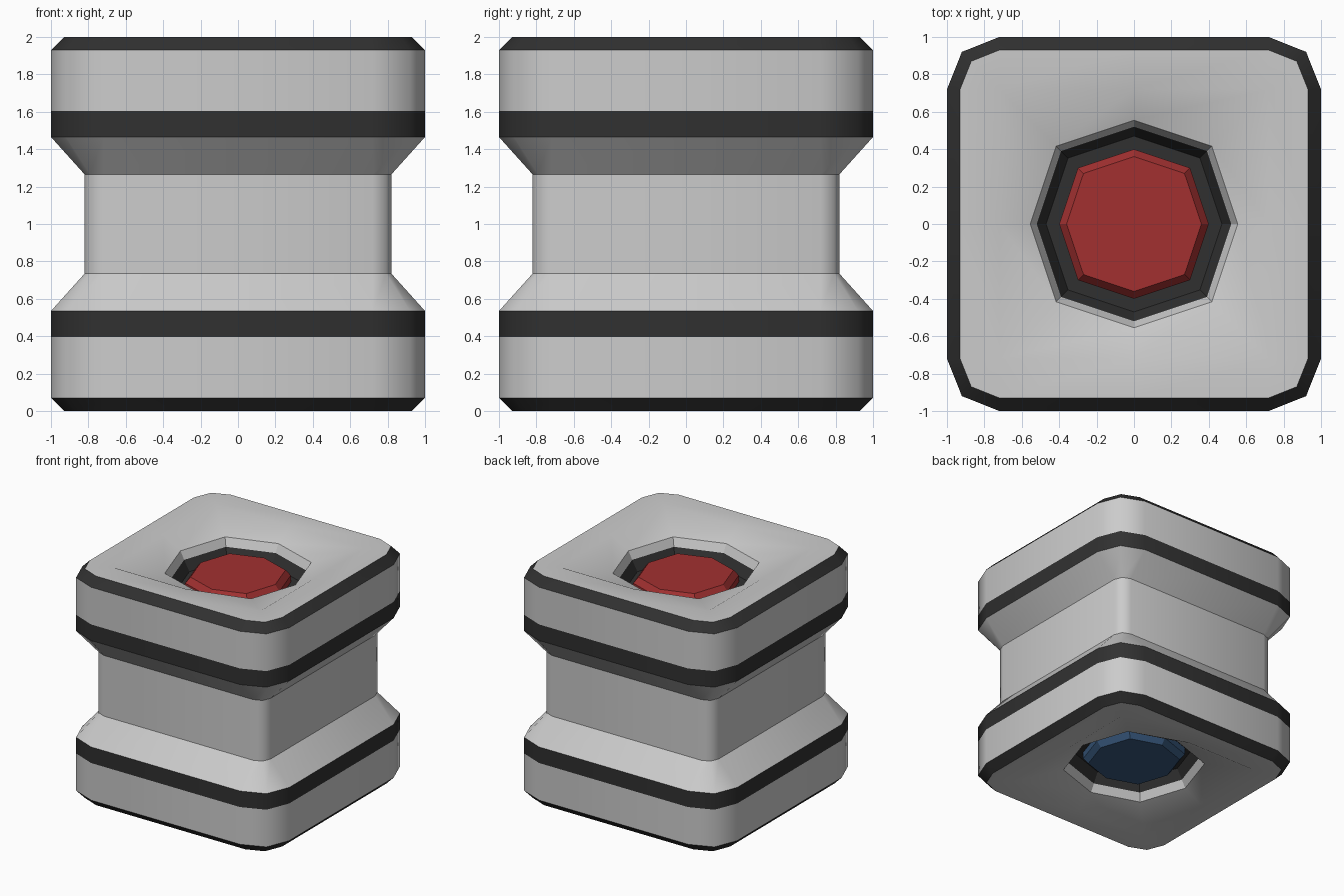
import bpy, bmesh, math

if "Cube" in bpy.data.objects:
    bpy.data.objects.remove(bpy.data.objects["Cube"])

FLAT = 0.72  # half length of the straight part of each side


def material(name, color):
    m = bpy.data.materials.new(name)
    m.diffuse_color = (*color, 1)
    m.use_nodes = True
    m.node_tree.nodes["Principled BSDF"].inputs["Base Color"].default_value = m.diffuse_color
    return m


dark = material("dark", (0.03, 0.03, 0.03))
red = material("red", (0.36, 0.03, 0.03))
blue = material("blue", (0.04, 0.10, 0.21))


def ring(mid, flank, diag, z):
    quarter = [(mid, 0), (mid, flank), (diag, diag), (flank, mid)]
    pts = []
    for _ in range(4):
        pts += [(x, y, z) for x, y in quarter]
        quarter = [(-y, x) for x, y in quarter]
    return pts


def square(d, z):
    """Square outline with chamfered corners."""
    return ring(d, FLAT, FLAT + 0.715 * (d - FLAT), z)


def octagon(r, z):
    """Octagon whose corner points are merged later."""
    q = 0.75 * r
    pts = ring(r, q, q, z)
    return [pts[i] if i % 4 == 0 else pts[i // 4 * 4 + 2] for i in range(16)]


def loft(name, rings, mat=None, smooth=True):
    bm = bmesh.new()
    loops = [[bm.verts.new(p) for p in r] for r in rings]
    for a, b in zip(loops, loops[1:]):
        for i in range(16):
            j = (i + 1) % 16
            bm.faces.new((a[i], a[j], b[j], b[i]))
    bmesh.ops.remove_doubles(bm, verts=bm.verts, dist=0.0005)
    me = bpy.data.meshes.new(name)
    bm.to_mesh(me)
    bm.free()
    if smooth:
        me.shade_smooth()
        me.set_sharp_from_angle(angle=math.radians(50))
    else:
        me.shade_flat()
    if mat:
        me.materials.append(mat)
    bpy.context.collection.objects.link(bpy.data.objects.new(name, me))


def both(name, rings, mat=None, low_mat=None, smooth=True):
    """Part at the top and its mirror image at the bottom."""
    loft("upper_" + name, rings, mat, smooth)
    low = [[(x, y, 2 - z) for x, y, z in r] for r in reversed(rings)]
    loft("lower_" + name, low, low_mat or mat, smooth)


# Central waist
loft("waist", [square(0.82, 0.735), square(0.82, 1.265)])

# Flared blocks with dark bands and bevelled dark rims
both("flare", [square(0.82, 1.265), square(1, 1.465)])
both("band", [square(1, 1.465), square(1, 1.605)], dark)
both("block", [square(1, 1.605), square(1, 1.93)])
both("rim", [square(1, 1.93), square(0.93, 2)], dark)

# Dished end faces leading down to an octagonal lip
both("dish", [square(0.93, 2), square(FLAT, 2), octagon(0.555, 1.91)])
both("lip", [octagon(0.555, 1.91), octagon(0.52, 1.84)], smooth=False)

# Dark sockets holding the coloured buttons
both("socket", [octagon(0.52, 1.84), octagon(0.47, 1.75), octagon(0, 1.75)],
     dark, smooth=False)
both("button", [octagon(0.40, 1.75), octagon(0.40, 1.81),
                octagon(0.36, 1.86), octagon(0, 1.86)],
     red, blue, smooth=False)
